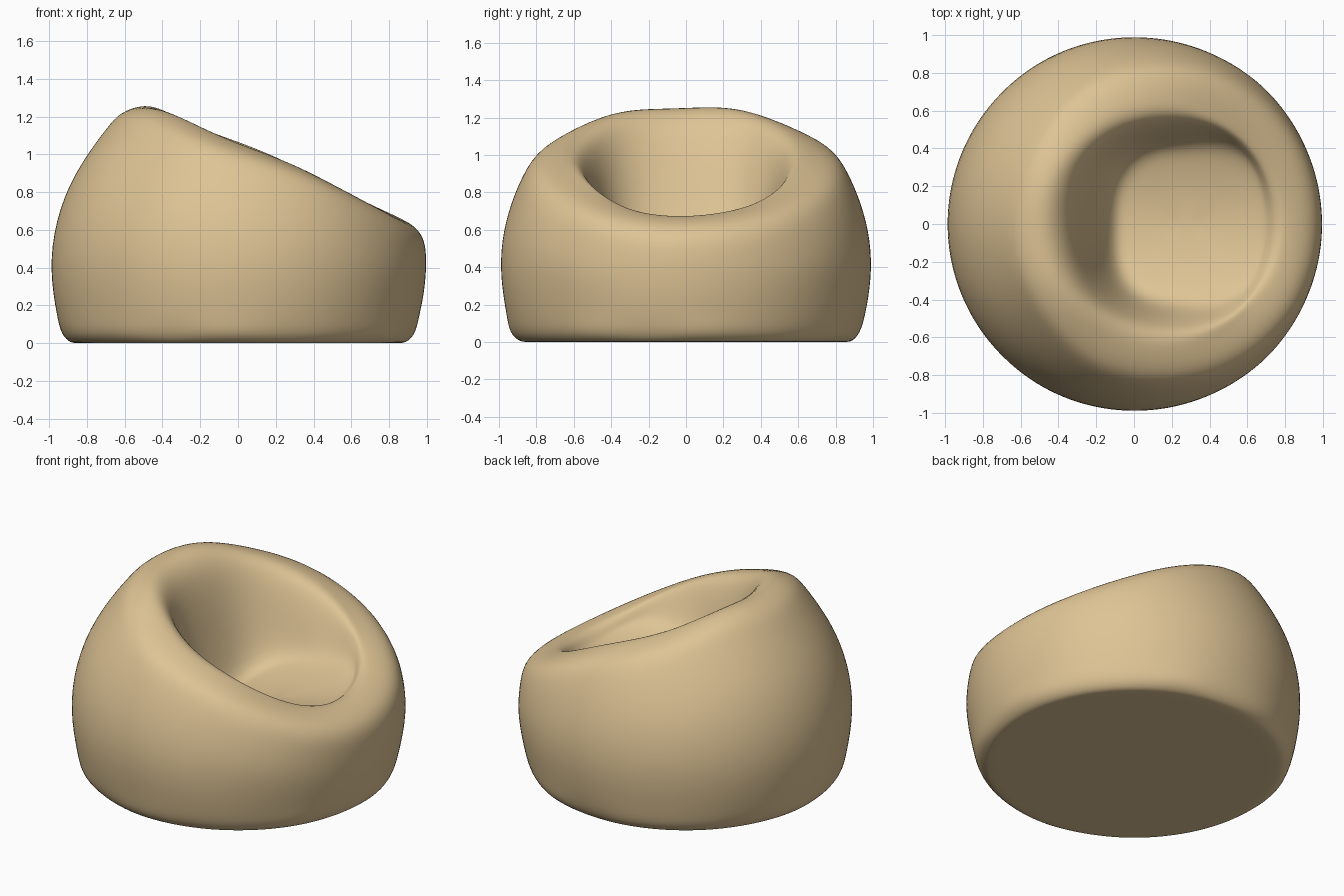
import bpy, bmesh
from math import sin, cos, pi

cube = bpy.data.objects.get("Cube")
if cube:
    bpy.data.objects.remove(cube)

SEGMENTS = 40

# Outer silhouette as (height, radius)
PROFILE = [(0, .88), (.05, .935), (.2, .98), (.42, 1.006), (.6, .985), (.8, .925),
           (1.0, .825), (1.15, .69), (1.3, .5)]


def lerp(a, b, t):
    return a + (b - a) * t


def body_radius(z):
    for (z0, r0), (z1, r1) in zip(PROFILE, PROFILE[1:]):
        if z <= z1:
            return lerp(r0, r1, (z - z0) / (z1 - z0))
    return PROFILE[-1][1]


def floor_height(x, y):
    """Seat rises gently to the lip and to both arms."""
    return .47 + .18 * max(x + .1, 0) + .55 * y * y


def column(a):
    """Points from the base, up the side, over the rim and into the seat."""
    c, s = cos(a), sin(a)
    rim_r = .65 + .15 * c
    rim_z = 1.055 - .42 * rim_r * c - .055 * max(c, 0) ** 4
    rim_z += .008 * sin(5 * a + 1)
    shoulder = rim_z - .11
    pts = [(r * c, r * s, 0) for r in (.45, .85, .89)]

    # Bulging side with a gently puckered base
    pucker = .006 * sin(7 * a) + .004 * sin(11 * a + 1)
    pts.append(((.94 + pucker) * c, (.94 + pucker) * s, .045))
    for t in (0, .25, .5, .75, 1):
        z = lerp(.14, shoulder, t)
        r = body_radius(z)
        pts.append((r * c, r * s, z))

    # Rounded rim
    r = lerp(rim_r, body_radius(shoulder), .65)
    pts.append((r * c, r * s, rim_z - .035))
    pts.append((rim_r * c, rim_r * s, rim_z + .006))

    # Wall rolling over into a squarish seat
    square = (abs(c) ** 3 + abs(s) ** 3) ** (1 / 3)
    fx, fy = .28 + .4 * c / square, .43 * s / square
    fz = floor_height(fx, fy)
    for t, drop in ((.25, .04), (.48, .18), (.75, .65), (1, 1)):
        pts.append((lerp(rim_r * c, fx, t), lerp(rim_r * s, fy, t), lerp(rim_z, fz, drop)))
    for k in (.75, .4):
        x, y = lerp(.28, fx, k), fy * k
        pts.append((x, y, floor_height(x, y)))
    return pts


# Fabric material
fabric = bpy.data.materials.new("tan fabric")
fabric.use_nodes = True
tan = (.73, .55, .30, 1)
fabric.diffuse_color = tan
bsdf = fabric.node_tree.nodes["Principled BSDF"]
bsdf.inputs["Base Color"].default_value = tan
bsdf.inputs["Roughness"].default_value = .8

# Skin the columns and close both ends
bm = bmesh.new()
cols = [[bm.verts.new(p) for p in column(2 * pi * i / SEGMENTS)] for i in range(SEGMENTS)]
base = bm.verts.new((0, 0, 0))
seat = bm.verts.new((.28, 0, floor_height(.28, 0)))
for i in range(SEGMENTS):
    a, b = cols[i], cols[(i + 1) % SEGMENTS]
    bm.faces.new((base, b[0], a[0]))
    for j in range(len(a) - 1):
        bm.faces.new((a[j], b[j], b[j + 1], a[j + 1]))
    bm.faces.new((a[-1], b[-1], seat))
bmesh.ops.recalc_face_normals(bm, faces=bm.faces)
for f in bm.faces:
    f.smooth = True
mesh = bpy.data.meshes.new("beanbag_seat")
bm.to_mesh(mesh)
bm.free()
mesh.materials.append(fabric)
beanbag = bpy.data.objects.new("beanbag_seat", mesh)
bpy.context.collection.objects.link(beanbag)

# Soft cushion surface
soften = beanbag.modifiers.new("soften", 'SUBSURF')
soften.levels = soften.render_levels = 2
